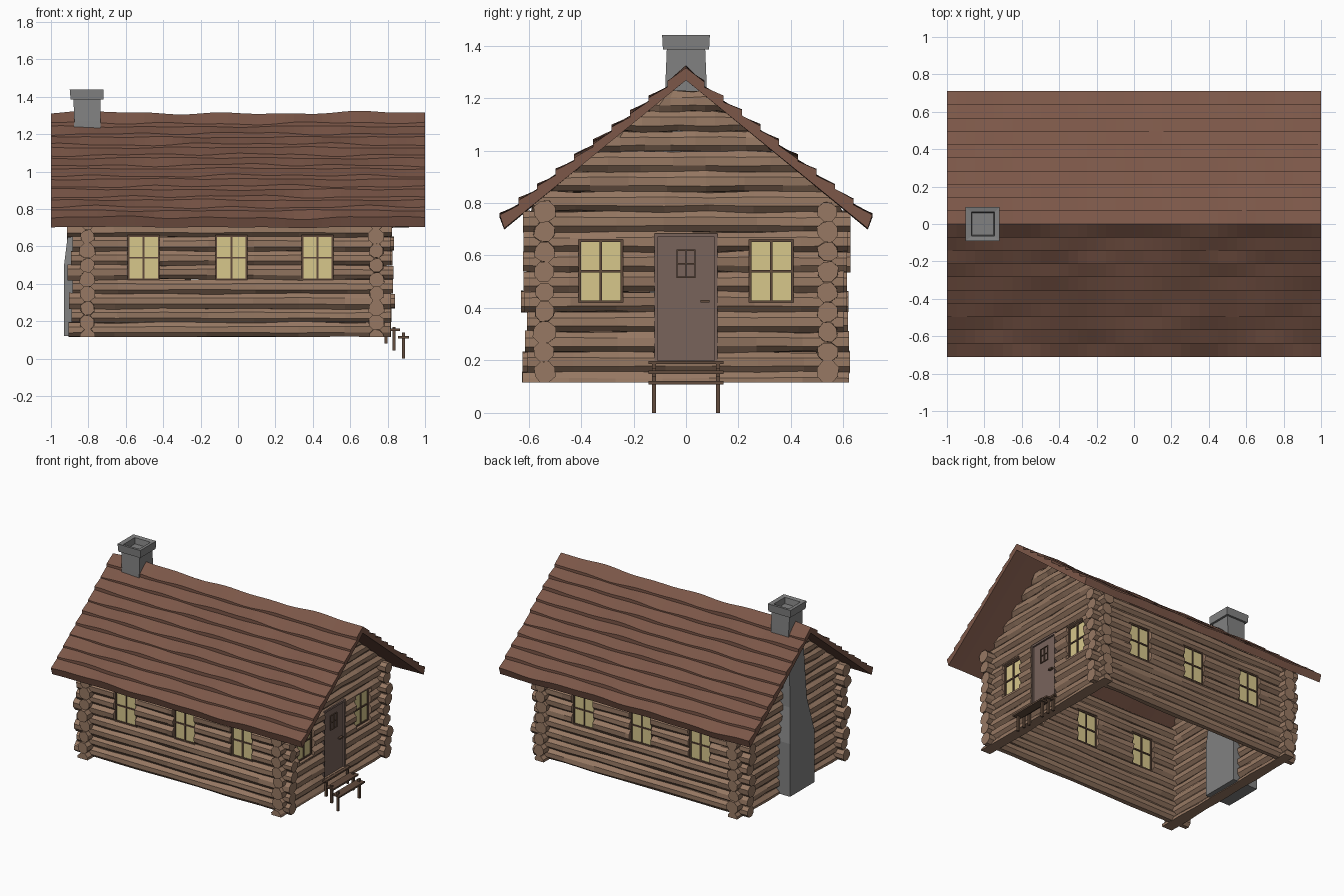
import bpy, bmesh, math, random
from mathutils import Vector

if "Cube" in bpy.data.objects:
    bpy.data.objects.remove(bpy.data.objects["Cube"])

random.seed(7)


def material(name, rgb):
    m = bpy.data.materials.new(name)
    m.diffuse_color = (*rgb, 1)
    m.use_nodes = True
    m.node_tree.nodes["Principled BSDF"].inputs["Base Color"].default_value = m.diffuse_color
    return m


WOOD = material("log_wood", (0.31, 0.19, 0.125))
ROOF = material("roof_brown", (0.20, 0.095, 0.065))
FRAME = material("frame_brown", (0.12, 0.07, 0.045))
DOOR = material("door_brown", (0.19, 0.125, 0.105))
GLASS = material("lit_glass", (0.68, 0.57, 0.26))
STONE = material("chimney_stone", (0.22, 0.22, 0.22))


def finish(name, bm, mat):
    bmesh.ops.recalc_face_normals(bm, faces=bm.faces)
    me = bpy.data.meshes.new(name)
    bm.to_mesh(me)
    bm.free()
    me.materials.append(mat)
    ob = bpy.data.objects.new(name, me)
    bpy.context.collection.objects.link(ob)
    return ob


def box(bm, lo, hi):
    vs = bmesh.ops.create_cube(bm, size=1)["verts"]
    for v in vs:
        v.co = [(a + b) / 2 + c * (b - a) for a, b, c in zip(lo, hi, v.co)]


def loft(bm, rings):
    """Skin closed rings of points and cap both ends."""
    rows = [[bm.verts.new(p) for p in r] for r in rings]
    n = len(rows[0])
    for a, b in zip(rows, rows[1:]):
        for i in range(n):
            bm.faces.new((a[i], a[(i + 1) % n], b[(i + 1) % n], b[i]))
    bm.faces.new(rows[0])
    bm.faces.new(rows[-1])


def log(bm, axis, start, end, side, z, under_roof=False):
    """Rough eight-sided log along x or y."""
    start += random.uniform(-.015, .015)
    end += random.uniform(-.015, .015)
    rings = []
    for i in range(8):
        t = start + (end - start) * i / 7
        r = .042 + random.uniform(-.004, .004)
        ring = []
        for k in range(8):
            a = math.tau * (k + .5) / 8
            rr = r + random.uniform(-.004, .004)
            s = side + rr * math.cos(a)
            h = max(.115, z + rr * math.sin(a))
            u = t
            if under_roof:
                h = min(h, 1.255)
                lim = (1.27 - h) / .82
                u = max(-lim, min(lim, t))
            ring.append((u, s, h) if axis == "x" else (s, u, h))
        rings.append(ring)
    loft(bm, rings)


WY, XL, XR = .54, -.805, .74          # wall centre lines
WINDOW_X = (-.505, -.035, .425)
WINDOW_Y = (-.325, .325)
HW, Z0, Z1 = .085, .42, .66

# openings cut through the log walls
bm = bmesh.new()
for s in (-1, 1):
    for x in WINDOW_X:
        box(bm, (x - HW, s * WY - .1, Z0), (x + HW, s * WY + .1, Z1))
for y in WINDOW_Y:
    box(bm, (XR - .1, y - HW, Z0), (XR + .1, y + HW, Z1))
box(bm, (XR - .1, -.12, .2), (XR + .1, .12, .68))
cutter = finish("openings_cutter", bm, WOOD)
cutter.hide_render = True
cutter.display_type = "WIRE"


def cut(ob):
    m = ob.modifiers.new("openings", "BOOLEAN")
    m.object = cutter
    m.operation = "DIFFERENCE"
    m.solver = "EXACT"
    m.use_self = True


# long walls
for name, s in (("front_wall", -1), ("back_wall", 1)):
    bm = bmesh.new()
    for k in range(9):
        log(bm, "x", -.9, .825, s * WY, .155 + .0765 * k)
    cut(finish(name, bm, WOOD))

# end walls and their gables
for name, x in (("left", XL), ("right", XR)):
    wall, gable = bmesh.new(), bmesh.new()
    for k in range(15):
        z = .117 + .0765 * k
        if z < .75:
            log(wall, "y", -.615, .615, x, z)
        else:
            w = min(.6, (1.27 - z + .042) / .82)
            log(gable, "y", -w, w, x, z, True)
    ob = finish(name + "_wall", wall, WOOD)
    if name == "right":
        cut(ob)
    finish(name + "_gable", gable, WOOD)


# shingled roof: stepped profile swept along x, each edge gently wavy
def wave():
    p = [random.uniform(0, math.tau) for _ in range(3)]
    return lambda x: (math.sin(4 * x + p[0]) + math.sin(9 * x + p[1])
                      + .8 * math.sin(17 * x + p[2])) / 2.8


COURSES, EAVE = 10, .71
ridge = wave()
lips = {s: [(wave(), wave()) for _ in range(COURSES)] for s in (-1, 1)}


def slope(s, x):
    """Points from the ridge down to one eave."""
    pts = []
    for k in range(COURSES):
        hi, lo = lips[s][k]
        y0, y1 = EAVE * k / COURSES, EAVE * (k + 1) / COURSES
        if k:
            pts.append((x, s * y0, 1.297 - .79 * y0 + .006 * hi(x)))
        pts.append((x, s * y1, 1.297 - .79 * y1 + .018 + .011 * lo(x)))
    pts.append((x, s * .693, .703 + .005 * lips[s][-1][1](x)))
    return pts


bm = bmesh.new()
rings = []
for i in range(41):
    x = -1 + i / 20
    rings.append(slope(1, x)[::-1] + [(x, 0, 1.314 + .012 * ridge(x))]
                 + slope(-1, x) + [(x, 0, 1.268)])
loft(bm, rings)
finish("shingle_roof", bm, ROOF)


# chimney stack and hollow cap
def rect(x0, x1, hy, z):
    return [(x0, -hy, z), (x1, -hy, z), (x1, hy, z), (x0, hy, z)]


bm = bmesh.new()
loft(bm, [rect(-.93, -.73, .14, .12), rect(-.93, -.73, .138, .5),
          rect(-.90, -.73, .095, .74), rect(-.875, -.735, .078, 1.27),
          rect(-.88, -.735, .073, 1.39)])
finish("chimney_stack", bm, STONE)
bm = bmesh.new()
loft(bm, [rect(-.895, -.72, .088, 1.385), rect(-.9, -.718, .091, 1.44),
          rect(-.87, -.745, .064, 1.435), rect(-.865, -.75, .058, 1.393)])
finish("chimney_cap", bm, STONE)


# windows: frame, cross bars and lit pane, laid out in (across, depth, height)
def window(name, place, hw, z0, z1, depth, bar):
    parts = {"frame": (bmesh.new(), FRAME), "pane": (bmesh.new(), GLASS)}
    zm = (z0 + z1) / 2
    bars = [(-hw, -hw + bar, z0, z1), (hw - bar, hw, z0, z1),
            (-hw, hw, z0, z0 + bar), (-hw, hw, z1 - bar, z1),
            (-bar / 2, bar / 2, z0, z1), (-hw, hw, zm - bar / 2, zm + bar / 2)]
    for a, b, c, d in bars:
        box(parts["frame"][0], (a, -depth, c), (b, depth, d))
    box(parts["pane"][0], (-hw, -depth * .6, z0), (hw, depth * .6, z1))
    for part, (bm, mat) in parts.items():
        for v in bm.verts:
            v.co = place(v.co)
        finish(name + "_" + part, bm, mat)


for s, side in ((-1, "front"), (1, "back")):
    for i, x in enumerate(WINDOW_X):
        window(f"{side}_window_{i + 1}",
               lambda c: Vector((x + c.x, s * WY + c.y, c.z)), HW, Z0, Z1, .018, .009)
for i, y in enumerate(WINDOW_Y):
    window(f"right_window_{i + 1}",
           lambda c: Vector((XR + c.y, y + c.x, c.z)), HW, Z0, Z1, .018, .009)

# door with frame, small window and handle
bm = bmesh.new()
box(bm, (XR - .02, -.11, .2), (XR + .022, .11, .672))
finish("door", bm, DOOR)
bm = bmesh.new()
for s in (-1, 1):
    box(bm, (XR - .03, s * .115 - .006, .2), (XR + .034, s * .115 + .006, .682))
box(bm, (XR - .03, -.121, .67), (XR + .034, .121, .684))
finish("door_frame", bm, DOOR)
window("door_window", lambda c: Vector((XR + c.y, c.x, c.z)), .037, .515, .622, .028, .005)
bm = bmesh.new()
box(bm, (XR + .02, .055, .42), (XR + .04, .09, .43))
finish("door_handle", bm, FRAME)

# door steps: thin treads on posts
bm = bmesh.new()
for x, z in ((.835, .155), (.885, .115)):
    box(bm, (x - .03, -.142, z - .006), (x + .03, .142, z + .006))
box(bm, (.755, -.142, .186), (.8, .142, .198))
finish("step_treads", bm, FRAME)
bm = bmesh.new()
for s in (-1, 1):
    for x, z0, z1 in ((.79, .08, .19), (.835, .045, .17), (.885, 0, .14)):
        box(bm, (x - .008, s * .122 - .008, z0), (x + .008, s * .122 + .008, z1))
finish("step_posts", bm, FRAME)
